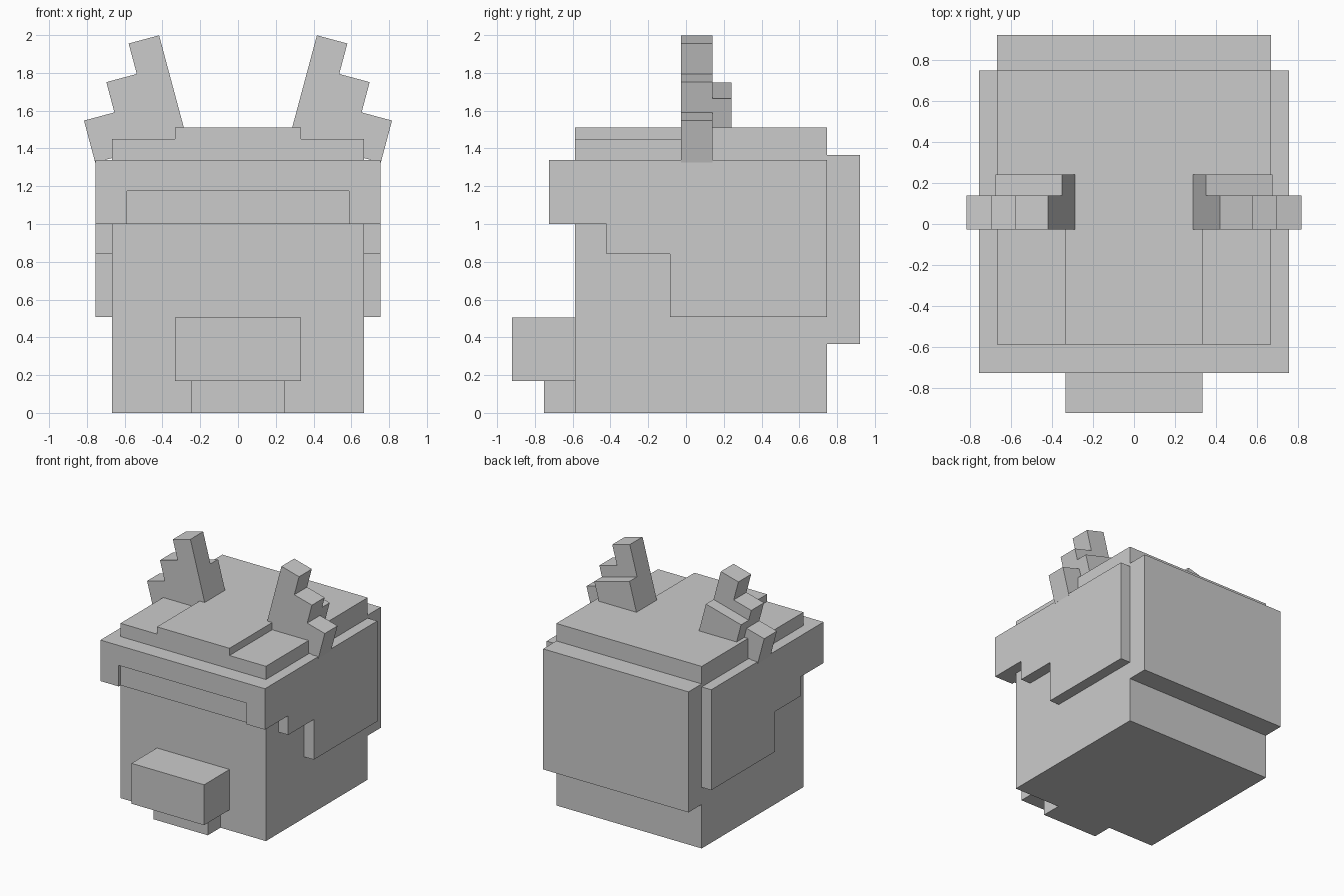
import bpy, bmesh, math
from mathutils import Vector

cube = bpy.data.objects.get("Cube")
if cube:
    bpy.data.objects.remove(cube, do_unlink=True)

grey = bpy.data.materials.new("light_grey")
grey.use_nodes = True
grey.diffuse_color = (0.6, 0.6, 0.6, 1)
grey.node_tree.nodes["Principled BSDF"].inputs["Base Color"].default_value = (0.6, 0.6, 0.6, 1)


def prism(name, points, offset):
    """Extrude a planar outline along an offset vector."""
    bm = bmesh.new()
    face = bm.faces.new([bm.verts.new(p) for p in points])
    result = bmesh.ops.extrude_face_region(bm, geom=[face])
    moved = [v for v in result["geom"] if isinstance(v, bmesh.types.BMVert)]
    bmesh.ops.translate(bm, verts=moved, vec=Vector(offset))
    bmesh.ops.recalc_face_normals(bm, faces=bm.faces)
    mesh = bpy.data.meshes.new(name)
    bm.to_mesh(mesh)
    bm.free()
    mesh.materials.append(grey)
    obj = bpy.data.objects.new(name, mesh)
    bpy.context.collection.objects.link(obj)
    return obj


def box(name, x0, x1, y0, y1, z0, z1):
    return prism(name, [(x0, y0, z0), (x1, y0, z0), (x1, y1, z0), (x0, y1, z0)], (0, 0, z1 - z0))


# Head block and muzzle
H, FRONT, BACK = 0.667, -0.587, 0.747
box("head", -H, H, FRONT, BACK, 0, 1.34)
box("muzzle", -0.333, 0.333, -0.92, FRONT, 0.17, 0.505)
box("chin", -0.25, 0.25, -0.753, FRONT, 0, 0.17)

# Layered crown: low front plate, raised centre strip, raised rear plate
STEP = 0.08
box("crown_front", -H, H, FRONT, STEP, 1.34, 1.45)
box("crown_strip", -0.333, 0.333, FRONT, STEP, 1.45, 1.51)
box("crown_rear", -H, H, STEP, BACK, 1.34, 1.51)

# Fringe with a shallow recess along its lower edge
W, FRINGE = 0.755, -0.725
prism("fringe", [(x, FRINGE, z) for x, z in (
    (-W, 1.34), (-W, 1.0), (-0.587, 1.0), (-0.587, 1.175),
    (0.587, 1.175), (0.587, 1.0), (W, 1.0), (W, 1.34))], (0, 0.025, 0))
box("fringe_backing", -W, W, FRINGE + 0.025, FRONT, 1.0, 1.34)

# Stepped side hair and thick back hair
SIDE = ((FRONT, 1.34), (FRONT, 1.0), (-0.42, 1.0), (-0.42, 0.84),
        (-0.085, 0.84), (-0.085, 0.507), (BACK, 0.507), (BACK, 1.34))
for side, s in (("left", 1), ("right", -1)):
    prism(side + "_side_hair", [(s * H, y, z) for y, z in SIDE], (s * (W - H), 0, 0))
box("back_hair", -H, H, BACK, 0.92, 0.365, 1.365)

# Stepped ears leaning outward, each with a shorter block behind
P, TILT = 0.167, math.radians(15)
EAR = ((0, 0), (3 * P, 0), (3 * P, 0.23), (2 * P, 0.23), (2 * P, 0.396),
       (P, 0.396), (P, 0.563), (0, 0.563))
EAR_BACK = ((0, 0), (2 * P, 0), (2 * P, 0.305), (0, 0.305))


def tilted(outline, s, y):
    c, n = math.cos(TILT), math.sin(TILT)
    return [(s * (0.272 + u * c + v * n), y, 1.455 - u * n + v * c) for u, v in outline]


for side, s in (("left", 1), ("right", -1)):
    prism(side + "_ear", tilted(EAR, s, -0.027), (0, 0.167, 0))
    prism(side + "_ear_back", tilted(EAR_BACK, s, 0.14), (0, 0.1, 0))
